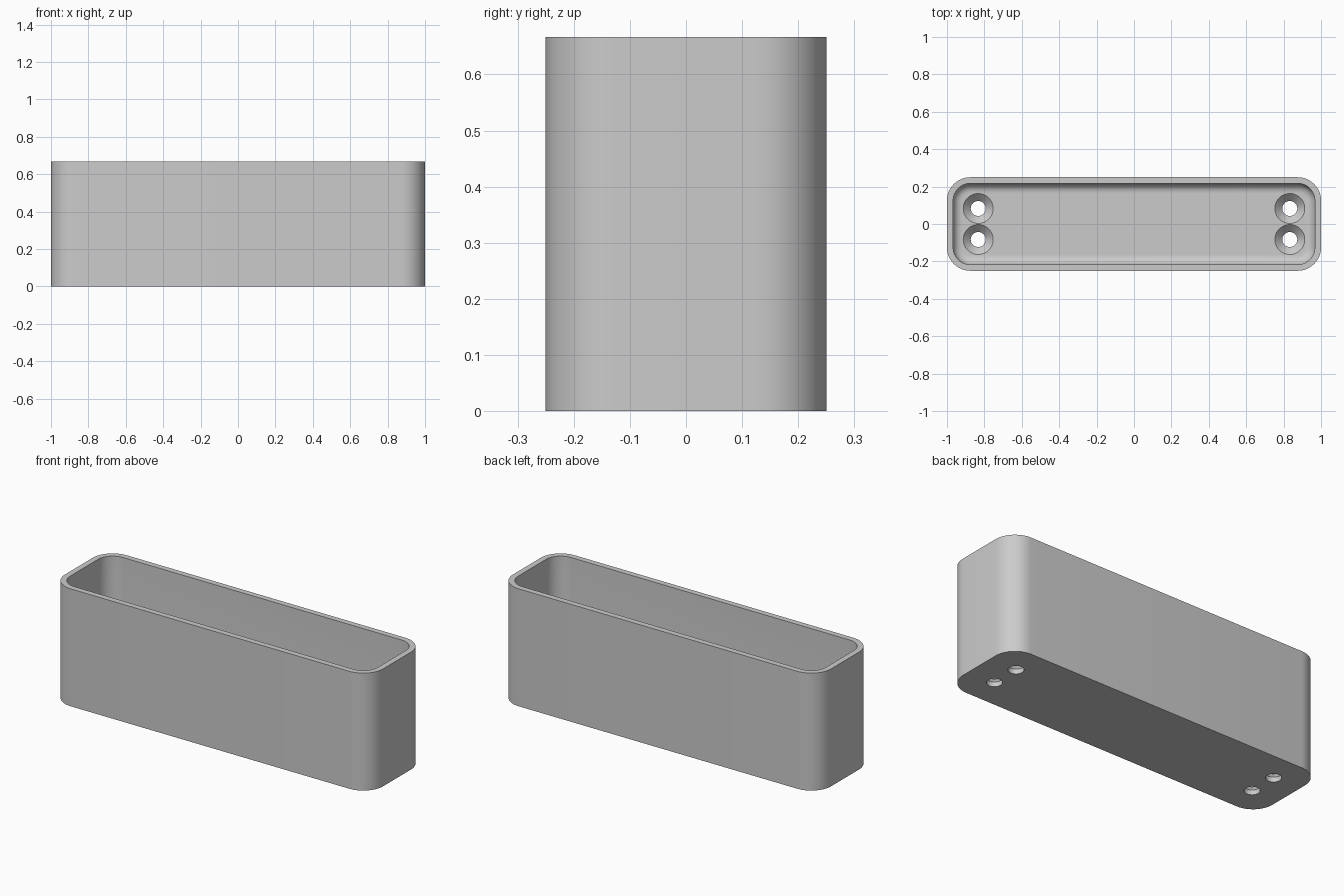
import bpy, bmesh
from math import sin, cos, pi

cube = bpy.data.objects.get("Cube")
if cube:
    bpy.data.objects.remove(cube, do_unlink=True)

HALF_X, HALF_Y, HEIGHT = 1.0, 0.25, 0.667
CORNER, WALL, FLOOR, FILLET = 0.125, 0.033, 0.067, 0.05

grey = bpy.data.materials.new("plain grey")
grey.use_nodes = True
grey.diffuse_color = (0.6, 0.6, 0.6, 1)
grey.node_tree.nodes["Principled BSDF"].inputs["Base Color"].default_value = grey.diffuse_color


def rounded_loop(inset, z, steps=12):
    """Rounded rectangle, inset from the outer outline."""
    r = CORNER - inset
    cx, cy = HALF_X - CORNER, HALF_Y - CORNER
    points = []
    for q, (sx, sy) in enumerate([(1, 1), (-1, 1), (-1, -1), (1, -1)]):
        for i in range(steps + 1):
            a = (q + i / steps) * pi / 2
            points.append((sx * cx + r * cos(a), sy * cy + r * sin(a), z))
    return points


def circle_loop(x, y, r, z, steps=48):
    return [(x + r * cos(2 * pi * i / steps), y + r * sin(2 * pi * i / steps), z)
            for i in range(steps)]


def loft(name, loops):
    """Closed solid through a list of loops, capped at both ends."""
    bm = bmesh.new()
    rings = [[bm.verts.new(p) for p in loop] for loop in loops]
    for a, b in zip(rings, rings[1:]):
        n = len(a)
        for i in range(n):
            j = (i + 1) % n
            bm.faces.new((a[i], a[j], b[j], b[i]))
    bm.faces.new(rings[0][::-1])
    bm.faces.new(rings[-1])
    bmesh.ops.recalc_face_normals(bm, faces=bm.faces)
    mesh = bpy.data.meshes.new(name)
    bm.to_mesh(mesh)
    bm.free()
    mesh.materials.append(grey)
    obj = bpy.data.objects.new(name, mesh)
    bpy.context.collection.objects.link(obj)
    return obj


# Open tray: outer wall, rim, inner wall, then the rounded edge of the floor
loops = [rounded_loop(0, 0), rounded_loop(0, HEIGHT), rounded_loop(WALL, HEIGHT)]
for i in range(9):
    a = i / 8 * pi / 2
    loops.append(rounded_loop(WALL + FILLET * (1 - cos(a)), FLOOR + FILLET * (1 - sin(a))))
tray = loft("tray", loops)

# Four countersunk screw holes
bpy.context.view_layer.objects.active = tray
for x in (-0.833, 0.833):
    for y in (-0.083, 0.083):
        profile = [(0.04, -0.05), (0.04, 0.027), (0.08, FLOOR), (0.08, FLOOR + 0.03)]
        cutter = loft("hole_cutter", [circle_loop(x, y, r, z) for r, z in profile])
        cutter.hide_render = True
        cut = tray.modifiers.new("screw_hole", "BOOLEAN")
        cut.operation, cut.solver, cut.object = "DIFFERENCE", "EXACT", cutter
        bpy.ops.object.modifier_apply(modifier=cut.name)
        bpy.data.objects.remove(cutter, do_unlink=True)

# Smooth curves with crisp rims
bpy.ops.object.select_all(action="DESELECT")
tray.select_set(True)
bpy.ops.object.shade_smooth_by_angle(angle=pi / 6)
